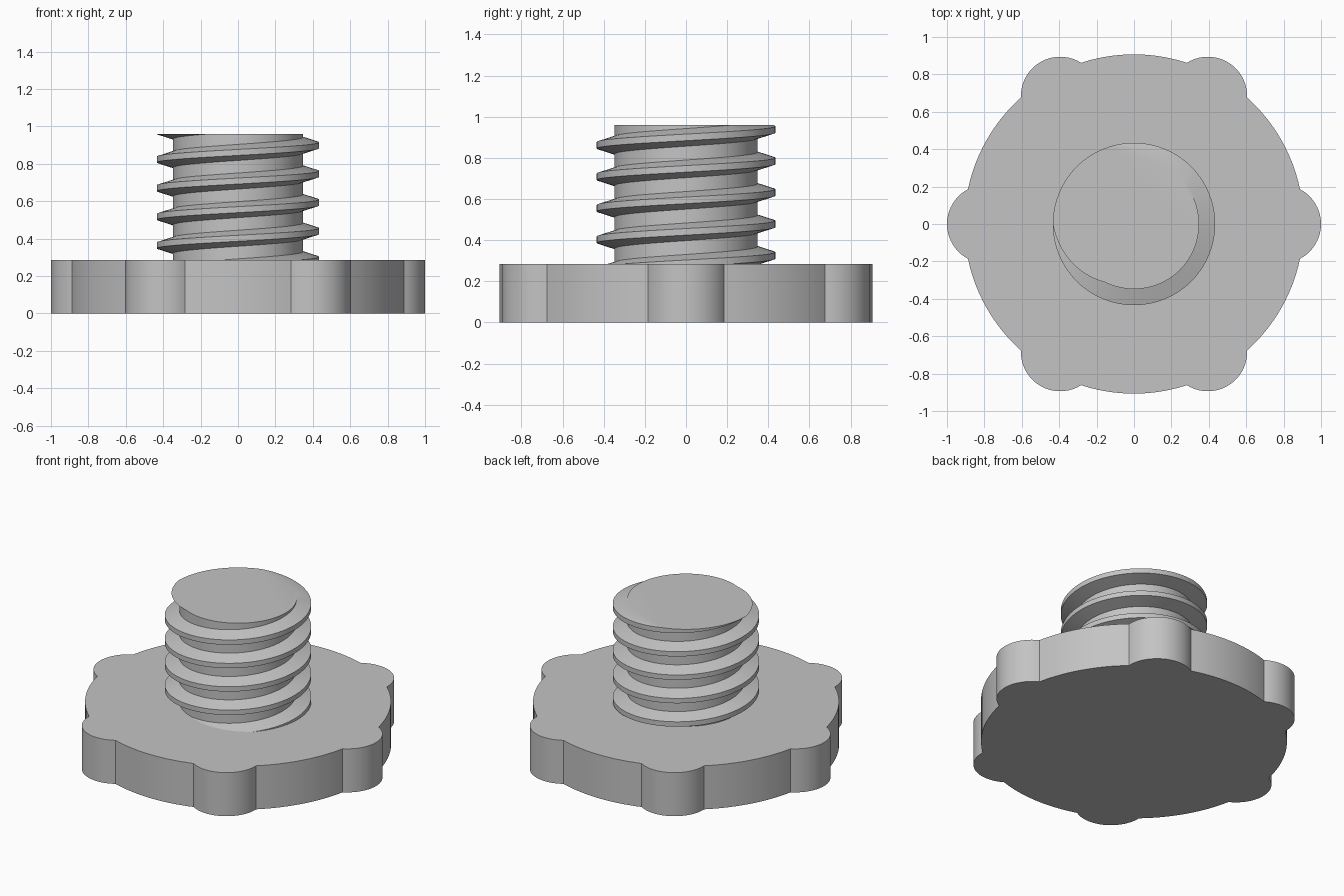
import bpy, bmesh
from math import cos, sin, acos, atan2, pi, radians, floor, ceil

cube = bpy.data.objects.get("Cube")
if cube:
    bpy.data.objects.remove(cube, do_unlink=True)

grey = bpy.data.materials.new("plain grey")
grey.use_nodes = True
colour = (0.55, 0.55, 0.55, 1)
grey.diffuse_color = colour
grey.node_tree.nodes["Principled BSDF"].inputs["Base Color"].default_value = colour


def finish(bm, name, angle):
    bmesh.ops.recalc_face_normals(bm, faces=bm.faces)
    mesh = bpy.data.meshes.new(name)
    bm.to_mesh(mesh)
    bm.free()
    mesh.materials.append(grey)
    obj = bpy.data.objects.new(name, mesh)
    bpy.context.collection.objects.link(obj)
    bpy.ops.object.select_all(action='DESELECT')
    obj.select_set(True)
    bpy.context.view_layer.objects.active = obj
    bpy.ops.object.shade_smooth_by_angle(angle=radians(angle))
    return obj


def arc(cx, cy, r, start, end, steps):
    """Points along an arc, leaving out the last one."""
    angles = [start + (end - start) * i / steps for i in range(steps)]
    return [(cx + r * cos(a), cy + r * sin(a)) for a in angles]


# Knob head: a disc with six round grip lobes
HEAD_TOP = 0.285
disc_r, lobe_r, lobe_d = 0.907, 0.21, 0.79
meet = acos((disc_r**2 + lobe_d**2 - lobe_r**2) / (2 * disc_r * lobe_d))
sweep = atan2(disc_r * sin(meet), disc_r * cos(meet) - lobe_d)
outline = []
for k in range(6):
    a = k * pi / 3
    outline += arc(lobe_d * cos(a), lobe_d * sin(a), lobe_r, a - sweep, a + sweep, 20)
    outline += arc(0, 0, disc_r, a + meet, a + pi / 3 - meet, 12)

bm = bmesh.new()
bottom = bm.faces.new([bm.verts.new((x, y, 0)) for x, y in outline])
top = bmesh.ops.extrude_face_region(bm, geom=[bottom], use_keep_orig=True)
bmesh.ops.translate(bm, vec=(0, 0, HEAD_TOP),
                    verts=[v for v in top["geom"] if isinstance(v, bmesh.types.BMVert)])
finish(bm, "knob_head", 25)

# Threaded stud: one tooth profile swept up a right-handed helix
STUD_TOP = 0.96
PITCH, ROOT, CREST = 0.153, 0.348, 0.434
SEGMENTS = 96
CREST_Z = 0.823 - PITCH / 2          # crest height on the +x side
tooth = [(ROOT, -0.043), (CREST, -0.016), (CREST, 0.016), (ROOT, 0.043),
         (ROOT, PITCH - 0.043)]

bm = bmesh.new()
first = floor((0.1 - CREST_Z) / PITCH) * SEGMENTS
last = ceil((STUD_TOP + 0.2 - CREST_Z) / PITCH) * SEGMENTS
previous = None
for i in range(first, last + 1):
    a = 2 * pi * i / SEGMENTS
    rise = CREST_Z + PITCH * i / SEGMENTS
    column = [bm.verts.new((r * cos(a), r * sin(a), z + rise)) for r, z in tooth]
    if previous:
        for j in range(len(tooth) - 1):
            bm.faces.new((previous[j], column[j], column[j + 1], previous[j + 1]))
    previous = column
bmesh.ops.remove_doubles(bm, verts=bm.verts, dist=0.0005)

# Cut the helix flat at both ends and cap it
for z, up in ((STUD_TOP, 1), (HEAD_TOP - 0.02, -1)):
    cut = bmesh.ops.bisect_plane(bm, geom=bm.verts[:] + bm.edges[:] + bm.faces[:],
                                 plane_co=(0, 0, z), plane_no=(0, 0, up), clear_outer=True)
    rim = [e for e in cut["geom_cut"] if isinstance(e, bmesh.types.BMEdge)]
    bmesh.ops.contextual_create(bm, geom=rim)
finish(bm, "threaded_stud", 30)
